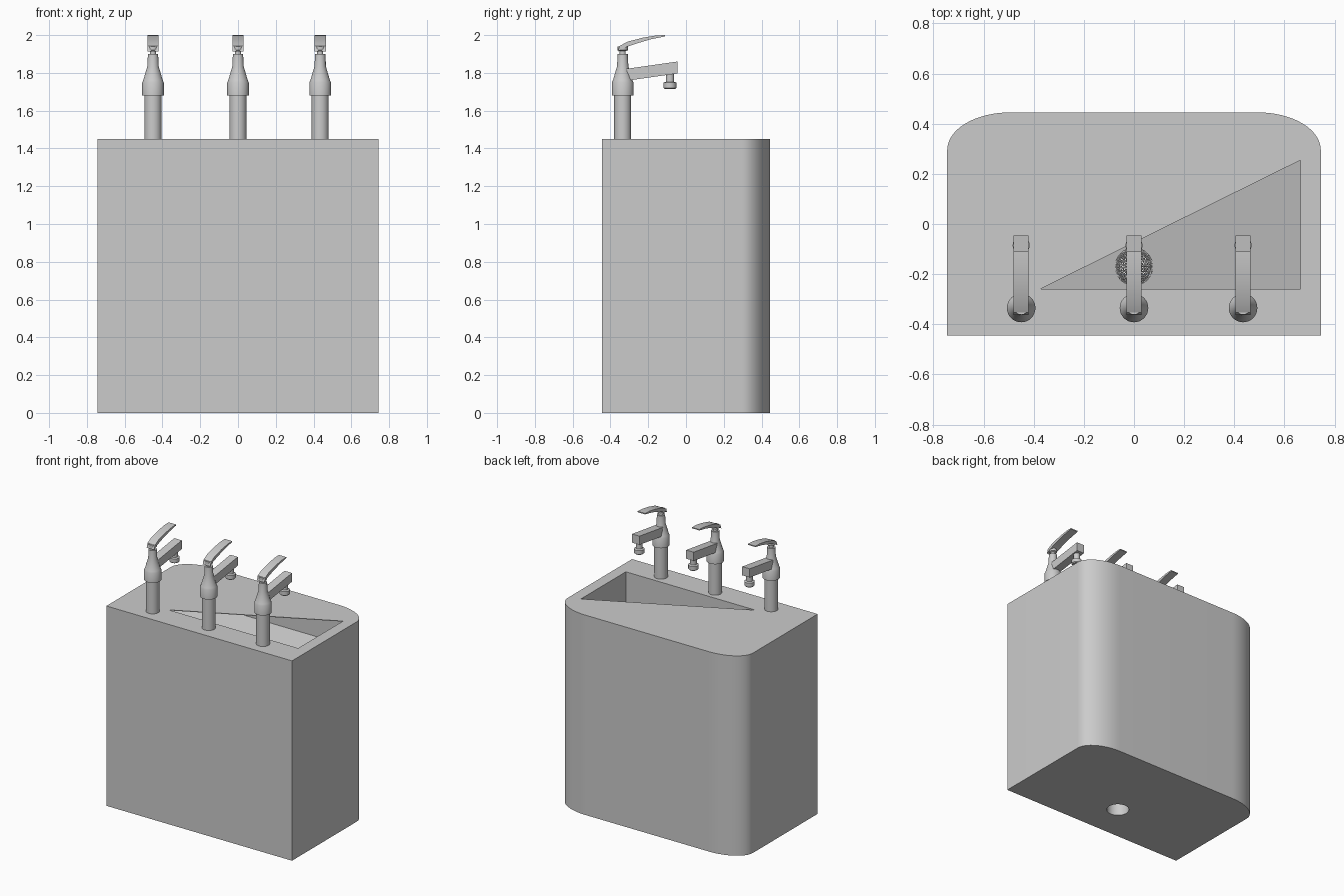
import bpy, bmesh, math
from mathutils import Matrix

if "Cube" in bpy.data.objects:
    bpy.data.objects.remove(bpy.data.objects["Cube"])


def make_object(name, bm, smooth=True):
    bmesh.ops.recalc_face_normals(bm, faces=bm.faces)
    mesh = bpy.data.meshes.new(name)
    bm.to_mesh(mesh)
    bm.free()
    ob = bpy.data.objects.new(name, mesh)
    bpy.context.collection.objects.link(ob)
    if smooth:
        bpy.context.view_layer.objects.active = ob
        ob.select_set(True)
        bpy.ops.object.shade_smooth_by_angle(angle=math.radians(35))
        ob.select_set(False)
    return ob


def add_prism(bm, points, offset):
    """Closed prism from a loop of 3D points pushed along an offset."""
    face = bm.faces.new([bm.verts.new(p) for p in points])
    ext = bmesh.ops.extrude_face_region(bm, geom=[face], use_keep_orig=True)
    verts = [g for g in ext["geom"] if isinstance(g, bmesh.types.BMVert)]
    bmesh.ops.translate(bm, verts=verts, vec=offset)


def prism(name, points, offset, smooth=False):
    bm = bmesh.new()
    add_prism(bm, points, offset)
    return make_object(name, bm, smooth)


def lathe(name, profile, x, y, sides=32):
    """Capped turned shape from (radius, height) pairs."""
    bm = bmesh.new()
    rings = []
    for r, z in profile:
        rings.append([bm.verts.new((x + r * math.cos(2 * math.pi * i / sides),
                                    y + r * math.sin(2 * math.pi * i / sides), z))
                      for i in range(sides)])
    for a, b in zip(rings, rings[1:]):
        for i in range(sides):
            j = (i + 1) % sides
            bm.faces.new((a[i], a[j], b[j], b[i]))
    bm.faces.new(rings[0])
    bm.faces.new(rings[-1])
    return make_object(name, bm)


def side_profile(name, x, half_width, yz):
    return prism(name, [(x - half_width, y, z) for y, z in yz],
                 (2 * half_width, 0, 0), True)


# Cabinet with two elliptical back corners
W, D, H = 0.745, 0.445, 1.45
right = [(W - 0.25 + 0.25 * math.cos(t), D - 0.15 + 0.15 * math.sin(t), 0)
         for t in [math.pi / 2 * i / 16 for i in range(17)]]
left = [(-x, y, z) for x, y, z in reversed(right)]
cabinet = prism("cabinet", [(-W, -D, 0), (W, -D, 0)] + right + left, (0, 0, H))

# Basin with sloping floor under a thin top, triangular opening, drain shaft
DRAIN_Y = -0.17
basin = prism("basin_cutter",
              [(-0.665, -0.26, H - 0.004), (-0.665, 0.255, H - 0.004),
               (-0.665, 0.255, 1.28), (-0.665, -0.26, 1.17)], (1.33, 0, 0))
opening = prism("opening_cutter",
                [(-0.375, -0.2599, 1.40), (0.6649, -0.2599, 1.40),
                 (0.6649, 0.2549, 1.40)], (0, 0, 0.2))
shaft = lathe("drain_cutter", [(0.075, -0.1), (0.075, 1.25)], 0, DRAIN_Y)
bpy.context.view_layer.objects.active = cabinet
cabinet.select_set(True)
for cutter in (basin, opening, shaft):
    mod = cabinet.modifiers.new(cutter.name, "BOOLEAN")
    mod.operation = "DIFFERENCE"
    mod.solver = "EXACT"
    mod.object = cutter
    bpy.ops.object.modifier_apply(modifier=mod.name)
    bpy.data.objects.remove(cutter)
bpy.ops.object.shade_smooth_by_angle(angle=math.radians(30))
cabinet.select_set(False)

# Domed mesh strainer over the drain
bm = bmesh.new()
bmesh.ops.create_icosphere(bm, subdivisions=4, radius=0.075)
bmesh.ops.delete(bm, geom=[v for v in bm.verts if v.co.z < -0.001], context="VERTS")
bmesh.ops.transform(bm, verts=bm.verts,
                    matrix=Matrix.Translation((0, DRAIN_Y, 1.185)) @ Matrix.Diagonal((1, 1, 0.2, 1)))
strainer = make_object("drain_strainer", bm, False)
wire = strainer.modifiers.new("mesh", "WIREFRAME")
wire.thickness = 0.003

# Three taps in a row
TAP_Y = -0.335
for tag, x in (("left", -0.45), ("middle", 0.0), ("right", 0.435)):
    lathe(f"{tag}_tap_body",
          [(0.045, H - 0.005), (0.045, 1.68), (0.057, 1.68), (0.057, 1.75),
           (0.052, 1.76), (0.03, 1.835), (0.027, 1.90), (0.016, 1.90),
           (0.016, 1.915), (0.027, 1.92), (0.027, 1.94)], x, TAP_Y)
    side_profile(f"{tag}_spout", x, 0.03,
                 [(-0.325, 1.757), (-0.045, 1.797), (-0.045, 1.86), (-0.325, 1.82)])
    lathe(f"{tag}_nozzle",
          [(0.028, 1.714), (0.034, 1.72), (0.034, 1.748), (0.022, 1.753),
           (0.022, 1.80)], x, -0.085)
    side_profile(f"{tag}_lever", x, 0.03,
                 [(-0.362, 1.912), (-0.335, 1.93), (-0.27, 1.953), (-0.19, 1.977),
                  (-0.11, 1.993), (-0.11, 2.0), (-0.16, 1.998), (-0.23, 1.986),
                  (-0.31, 1.965), (-0.352, 1.942)])
